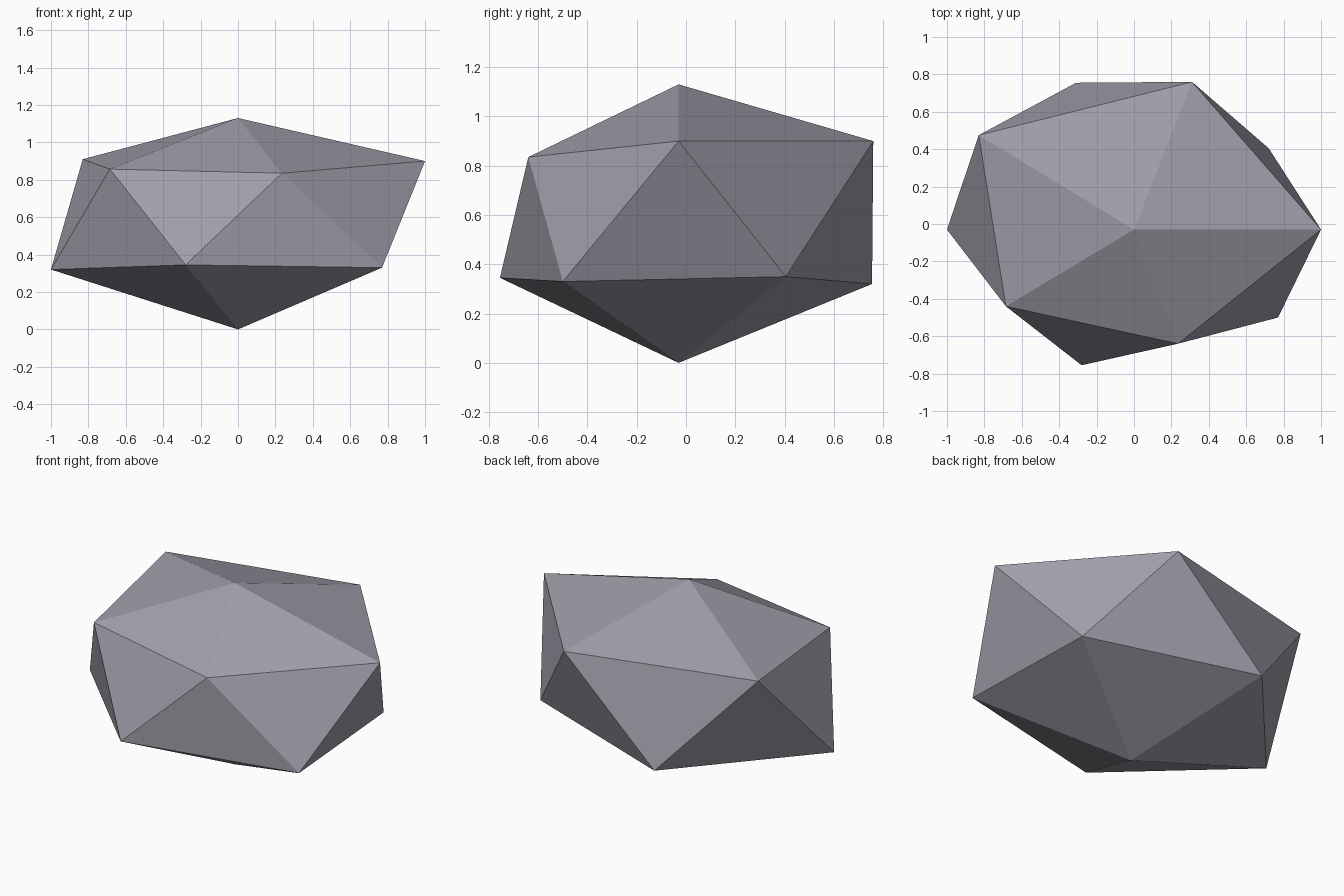
import bpy
import bmesh

cube = bpy.data.objects.get("Cube")
if cube:
    bpy.data.objects.remove(cube, do_unlink=True)

# Single stone colour
COLOUR = (0.35, 0.34, 0.40, 1.0)
stone = bpy.data.materials.new("grey_stone")
stone.use_nodes = True
stone.diffuse_color = COLOUR
stone.node_tree.nodes["Principled BSDF"].inputs["Base Color"].default_value = COLOUR

# Irregular twenty-sided rock: two staggered rings of five corners and two tips
UPPER = [(1.0, -0.03, 0.90), (0.31, 0.76, 0.90), (-0.83, 0.475, 0.91),
         (-0.685, -0.44, 0.857), (0.235, -0.64, 0.835)]
LOWER = [(0.72, 0.405, 0.35), (-0.31, 0.755, 0.32), (-1.0, -0.03, 0.32),
         (-0.28, -0.755, 0.345), (0.77, -0.50, 0.33)]

bm = bmesh.new()
upper = [bm.verts.new(p) for p in UPPER]
lower = [bm.verts.new(p) for p in LOWER]
top = bm.verts.new((0, -0.03, 1.13))
bottom = bm.verts.new((0, -0.03, 0))

# Cap, side band and underside, one slice at a time
for i in range(len(upper)):
    j = (i + 1) % len(upper)
    bm.faces.new((top, upper[i], upper[j]))
    bm.faces.new((upper[i], lower[i], upper[j]))
    bm.faces.new((upper[j], lower[i], lower[j]))
    bm.faces.new((bottom, lower[j], lower[i]))
bmesh.ops.recalc_face_normals(bm, faces=bm.faces)

mesh = bpy.data.meshes.new("rock")
bm.to_mesh(mesh)
bm.free()
mesh.materials.append(stone)
rock = bpy.data.objects.new("rock", mesh)
bpy.context.collection.objects.link(rock)
